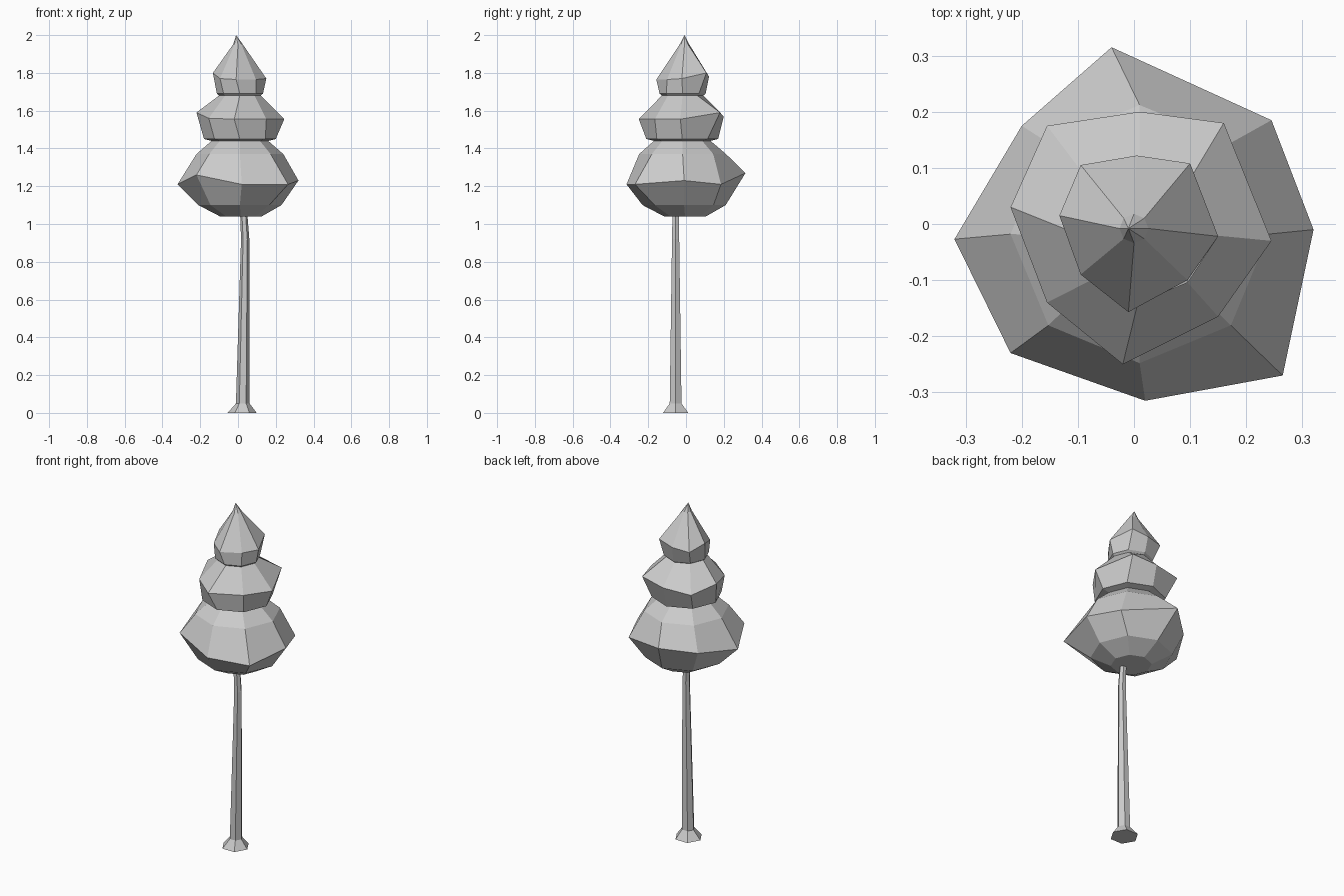
import bpy, bmesh
from math import cos, sin, tau


def ring(x, y, z, r, sides=8):
    return [(x + r * cos(tau * i / sides), y + r * sin(tau * i / sides), z)
            for i in range(sides)]


def loft(name, rings, tip=None):
    """Skin a stack of rings; close the top with a tip or a flat cap."""
    bm = bmesh.new()
    loops = [[bm.verts.new(p) for p in r] for r in rings]
    n = len(loops[0])
    for a, b in zip(loops, loops[1:]):
        for i in range(n):
            j = (i + 1) % n
            bm.faces.new((a[i], a[j], b[j], b[i]))
    bm.faces.new(loops[0][::-1])
    if tip:
        t = bm.verts.new(tip)
        for i in range(n):
            bm.faces.new((loops[-1][i], loops[-1][(i + 1) % n], t))
    else:
        bm.faces.new(loops[-1])
    bmesh.ops.recalc_face_normals(bm, faces=bm.faces[:])
    mesh = bpy.data.meshes.new(name)
    bm.to_mesh(mesh)
    bm.free()
    obj = bpy.data.objects.new(name, mesh)
    bpy.context.collection.objects.link(obj)
    return obj


# Irregular widest edge of each foliage tier, counter-clockwise from +x
low = [(.32, -.01, 1.23), (.245, .185, 1.21), (-.04, .315, 1.27), (-.2, .175, 1.23),
       (-.32, -.027, 1.21), (-.22, -.23, 1.26), (.02, -.315, 1.21), (.265, -.27, 1.21)]
mid = [(.245, -.03, 1.555), (.16, .18, 1.59), (.01, .2, 1.57), (-.155, .175, 1.56),
       (-.22, .03, 1.59), (-.155, -.14, 1.56), (-.02, -.25, 1.555), (.15, -.165, 1.555)]
top = [(.15, -.022, 1.77), (.1, .108, 1.80), (.005, .122, 1.78), (-.095, .105, 1.77),
       (-.133, .015, 1.80), (-.095, -.09, 1.77), (-.01, -.157, 1.765), (.095, -.1, 1.765)]

# Foliage: three stacked tiers ending in a point
loft("foliage", [
    ring(.015, -.005, 1.04, .11),
    ring(.01, -.01, 1.10, .22),
    low,
    ring(.01, -.018, 1.37, .23),
    ring(.01, -.02, 1.44, .15),
    ring(.01, -.02, 1.45, .19),
    mid,
    ring(.01, -.018, 1.68, .11),
    ring(.01, -.018, 1.69, .122),
    top,
    ring(0, -.008, 1.95, .026),
], tip=(-.01, -.008, 2.0))

# Trunk: six-sided, flared foot, slight bend near the top
loft("trunk", [
    ring(.022, -.055, 0, .077, 6),
    ring(.025, -.055, .05, .036, 6),
    ring(.038, -.055, .92, .022, 6),
    ring(.030, -.055, 1.06, .019, 6),
])
